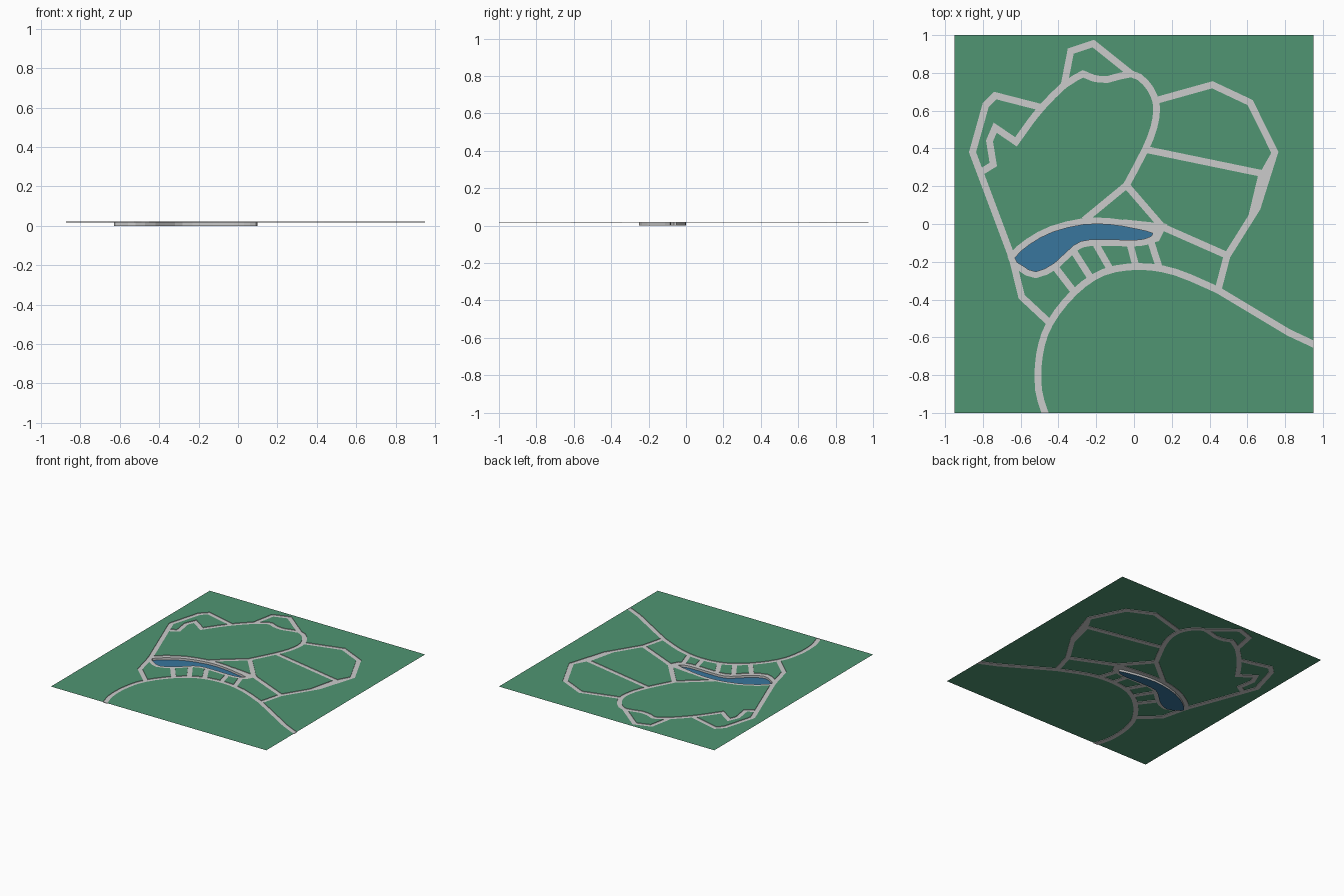
import bpy
from mathutils import Vector
from mathutils.geometry import delaunay_2d_cdt

if "Cube" in bpy.data.objects:
    bpy.data.objects.remove(bpy.data.objects["Cube"])

GROUND_Z, PATH_Z, WATER_Z = 0.021, 0.017, 0.0
WIDTH = 0.036


def vecs(pts):
    return [Vector(p) for p in pts]


def smooth(pts, closed=False, steps=3):
    """Catmull-Rom refinement of a few control points."""
    p = vecs(pts)
    n = len(p)
    at = (lambda i: p[i % n]) if closed else (lambda i: p[max(0, min(n - 1, i))])
    out = []
    for i in range(n if closed else n - 1):
        a, b, c, d = (at(i + k) for k in (-1, 0, 1, 2))
        for s in range(steps):
            t = s / steps
            out.append(0.5 * (2 * b + (c - a) * t + (2 * a - 5 * b + 4 * c - d) * t * t
                              + (3 * b - a - 3 * c + d) * t ** 3))
    return out if closed else out + [p[-1]]


def offset(p, dist, closed=False):
    """Mitred sideways offset of a polyline."""
    n, out = len(p), []
    for i in range(n):
        a = p[i - 1] if (i or closed) else p[i]
        c = p[(i + 1) % n] if (i < n - 1 or closed) else p[i]
        d1 = (p[i] - a) if a != p[i] else (c - p[i])
        d2 = (c - p[i]) if c != p[i] else d1
        n1 = Vector((-d1.y, d1.x)).normalized()
        n2 = Vector((-d2.y, d2.x)).normalized()
        m = (n1 + n2).normalized()
        out.append(p[i] + m * dist / max(0.5, m.dot(n1)))
    return out


def strip(pts, width=WIDTH):
    """Quads of a path of constant width."""
    p = vecs(pts)
    l, r = offset(p, width / 2), offset(p, -width / 2)
    return [[r[i], r[i + 1], l[i + 1], l[i]] for i in range(len(p) - 1)]


# Pool outline (clockwise from the west tip) and its shore
pool = smooth([(-0.63, -0.18), (-0.55, -0.107), (-0.43, -0.043), (-0.27, -0.004), (-0.13, -0.003),
               (0.0, -0.024), (0.10, -0.05), (0.06, -0.077), (-0.02, -0.085), (-0.23, -0.082),
               (-0.32, -0.113), (-0.42, -0.205), (-0.52, -0.252), (-0.59, -0.22)], True, 2)
shore = offset(pool, 0.034, True)

# Main road and the curved inner path
main = smooth([(-0.46, -1.03), (-0.505, -0.88), (-0.50, -0.69), (-0.445, -0.525), (-0.315, -0.36),
               (-0.16, -0.255), (0.03, -0.225), (0.22, -0.255), (0.445, -0.35)]) + \
    vecs([(0.82, -0.575), (0.97, -0.645)])
inner = vecs([(-0.81, 0.275), (-0.745, 0.315), (-0.765, 0.44), (-0.735, 0.51), (-0.625, 0.435)])
inner += smooth([(-0.55, 0.54), (-0.485, 0.62), (-0.37, 0.735), (-0.27, 0.795)], steps=2)
inner += smooth([(-0.215, 0.772), (-0.14, 0.765), (-0.015, 0.795), (0.06, 0.75), (0.105, 0.68),
                 (0.12, 0.61), (0.105, 0.51), (0.06, 0.395), (-0.04, 0.205)], steps=2)

# Straight outer paths
paths = [
    main, inner,
    [(-0.445, -0.525), (-0.595, -0.385), (-0.645, -0.18), (-0.855, 0.38), (-0.785, 0.63),
     (-0.735, 0.68), (-0.49, 0.617)],
    [(-0.37, 0.735), (-0.335, 0.915), (-0.215, 0.955), (-0.015, 0.795)],
    [(0.12, 0.655), (0.415, 0.737), (0.615, 0.643), (0.745, 0.38), (0.652, 0.085),
     (0.492, -0.17), (0.445, -0.35)],
    [(0.06, 0.395), (0.69, 0.265)],
    [(-0.265, 0.02), (-0.04, 0.205), (0.15, -0.015), (0.49, -0.165)],
    [(-0.06, 0.007), (0.15, -0.015), (0.12, -0.075), (0.05, -0.095)],
]
# Short links between the shore and the main road
links = [((-0.42, -0.225), (-0.32, -0.355)), ((-0.325, -0.135), (-0.22, -0.30)),
         ((-0.20, -0.11), (-0.12, -0.25)), ((-0.02, -0.11), (0.01, -0.225)),
         ((0.09, -0.095), (0.135, -0.235))]

# Regions: 0 = whole map, 1 = pool, the rest = paving
regions = [vecs([(-0.95, -1), (0.95, -1), (0.95, 1), (-0.95, 1)]), pool[:], shore,
           vecs([(0.745, 0.38), (0.72, 0.365), (0.655, 0.25), (0.60, 0.02), (0.652, 0.085)]),
           vecs([(-0.05, 0), (0.15, -0.015), (0.12, -0.075), (0.05, -0.09)])]
for path in paths + links:
    regions += strip(path)

# Partition the flat map into triangles
verts, faces = [], []
for reg in regions:
    area = sum(a.cross(b) for a, b in zip(reg, reg[1:] + reg[:1]))
    if area < 0:
        reg = reg[::-1]
    faces.append(list(range(len(verts), len(verts) + len(reg))))
    verts += reg
pts, _, tris, _, _, origin = delaunay_2d_cdt(verts, [], faces, 1, 1e-4)
groups = {"lawn": [], "path": [], "water": []}
for tri, ids in zip(tris, origin):
    if 0 in ids:
        groups["water" if 1 in ids else "path" if len(ids) > 1 else "lawn"].append(tuple(tri))


def border(tri_list):
    edges = {(t[i], t[(i + 1) % 3]) for t in tri_list for i in range(3)}
    return {e for e in edges if e[::-1] not in edges}


def build(name, quads, color=None):
    """Object from faces given as (point index, height) corners."""
    index, co, polys = {}, [], []
    for q in quads:
        for key in q:
            if key not in index:
                index[key] = len(co)
                co.append((*pts[key[0]], key[1]))
        polys.append([index[k] for k in q])
    me = bpy.data.meshes.new(name)
    me.from_pydata(co, [], polys)
    ob = bpy.data.objects.new(name, me)
    bpy.context.collection.objects.link(ob)
    if color:
        mat = bpy.data.materials.new(name + "_colour")
        mat.diffuse_color = color
        mat.use_nodes = True
        mat.node_tree.nodes["Principled BSDF"].inputs["Base Color"].default_value = mat.diffuse_color
        me.materials.append(mat)


def flat(name, z):
    return [[(v, z) for v in t] for t in groups[name]]


def walls(edges, low, high):
    return [[(b, low), (a, low), (a, high), (b, high)] for a, b in edges]


pool_edge = border(groups["water"])
kerb = {e for e in border(groups["path"]) if e[::-1] not in pool_edge}
build("lawn", flat("lawn", GROUND_Z), (0.08, 0.30, 0.17, 1))
build("paths", flat("path", PATH_Z) + walls(kerb, PATH_Z, GROUND_Z))
build("pool_wall", walls(pool_edge, WATER_Z, PATH_Z))
build("pool_water", flat("water", WATER_Z), (0.04, 0.18, 0.34, 1))
